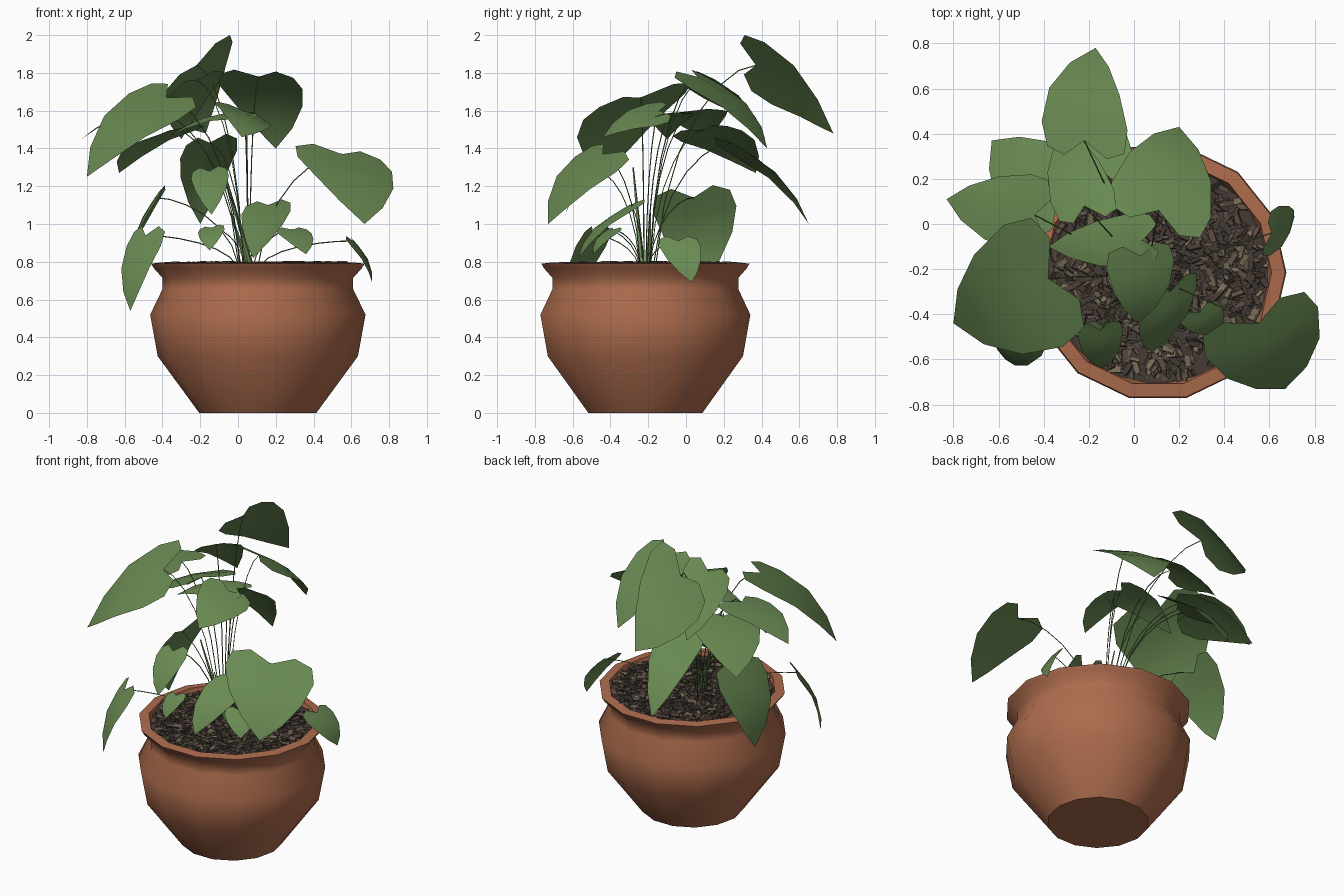
import bpy
import bmesh
import math
import random
from mathutils import Vector, Matrix

if "Cube" in bpy.data.objects:
    bpy.data.objects.remove(bpy.data.objects["Cube"], do_unlink=True)

random.seed(4)
POT = Vector((0.105, -0.215, 0))
UP = Vector((0, 0, 1))


def make_material(name, red, green, blue):
    material = bpy.data.materials.new(name)
    material.use_nodes = True
    colour = (red, green, blue, 1)
    material.diffuse_color = colour
    shader = material.node_tree.nodes["Principled BSDF"]
    shader.inputs["Base Color"].default_value = colour
    shader.inputs["Roughness"].default_value = 0.8
    return material


terracotta = make_material("terracotta", 0.42, 0.15, 0.075)
leaf_green = make_material("leaf green", 0.14, 0.25, 0.085)
stem_green = make_material("stem green", 0.12, 0.21, 0.07)
soil_dark = make_material("dark soil", 0.06, 0.044, 0.036)
soil_brown = make_material("brown bark", 0.11, 0.08, 0.062)
soil_tan = make_material("tan bark", 0.19, 0.155, 0.095)


def finish(name, bm, materials, smooth_angle=None):
    mesh = bpy.data.meshes.new(name)
    bm.to_mesh(mesh)
    bm.free()
    for material in materials:
        mesh.materials.append(material)
    obj = bpy.data.objects.new(name, mesh)
    bpy.context.collection.objects.link(obj)
    if smooth_angle:
        bpy.ops.object.select_all(action="DESELECT")
        obj.select_set(True)
        bpy.context.view_layer.objects.active = obj
        bpy.ops.object.shade_smooth_by_angle(angle=math.radians(smooth_angle))
    return obj


def build_pot(sides=14):
    # Lathed profile: foot, belly, neck, flared rim, rounded lip
    profile = [(0.31, 0), (0.53, 0.3), (0.57, 0.52), (0.505, 0.655), (0.505, 0.715),
               (0.55, 0.765), (0.565, 0.79), (0.505, 0.797), (0.48, 0.7)]
    bm = bmesh.new()
    rings = []
    for radius, z in profile:
        ring = []
        for i in range(sides):
            angle = math.tau * i / sides
            offset = Vector((radius * math.cos(angle), radius * math.sin(angle), z))
            ring.append(bm.verts.new(POT + offset))
        rings.append(ring)
    for low, high in zip(rings, rings[1:]):
        for i in range(sides):
            j = (i + 1) % sides
            bm.faces.new((low[i], low[j], high[j], high[i]))
    bm.faces.new(reversed(rings[0]))
    finish("pot", bm, [terracotta], smooth_angle=52)


def build_soil(chips=1000):
    # Soil bed with a loose layer of bark chips
    bm = bmesh.new()
    bed = Matrix.Translation(POT + UP * 0.772)
    bmesh.ops.create_circle(bm, cap_ends=True, segments=14, radius=0.498, matrix=bed)
    finish("soil_bed", bm, [soil_dark])

    bm = bmesh.new()
    for _ in range(chips):
        radius = 0.475 * math.sqrt(random.random())
        angle = random.uniform(0, math.tau)
        spot = POT + Vector((radius * math.cos(angle), radius * math.sin(angle),
                             random.uniform(0.772, 0.793)))
        turn = (Matrix.Rotation(random.uniform(0, math.tau), 4, "Z")
                @ Matrix.Rotation(random.uniform(-0.7, 0.7), 4, "X"))
        size = random.uniform(0.6, 1.3)
        shape = Matrix.Diagonal((0.046 * size, 0.022 * size, 0.01, 1))
        new = bmesh.ops.create_cube(bm, size=1, matrix=Matrix.Translation(spot) @ turn @ shape)
        shade = random.choice((0, 0, 1, 1, 2))
        for face in {f for v in new["verts"] for f in v.link_faces}:
            face.material_index = shade
    finish("bark_chips", bm, [soil_dark, soil_brown, soil_tan])


def build_stem(name, root, end):
    # Thin stalk that rises steeply and arches over to the leaf
    curve = bpy.data.curves.new(name, "CURVE")
    curve.dimensions = "3D"
    curve.bevel_depth = 0.003
    curve.bevel_resolution = 0
    curve.resolution_u = 6
    spline = curve.splines.new("BEZIER")
    spline.bezier_points.add(1)
    rise = max(end.z - root.z, 0.15)
    first, last = spline.bezier_points
    first.co, last.co = root, end
    first.handle_right = root + UP * rise * 0.6 + (end - root) * 0.1
    first.handle_left = root - UP * 0.1
    last.handle_left = end + (root - end) * 0.3 + UP * rise * 0.3
    last.handle_right = end
    curve.materials.append(stem_green)
    obj = bpy.data.objects.new(name, curve)
    bpy.context.collection.objects.link(obj)


def build_shoot(place, root, end):
    # Young furled leaf: a slender four-sided spike
    root, end = Vector(root), Vector(end)
    axis = end - root
    bm = bmesh.new()
    pose = (Matrix.Translation((root + end) / 2)
            @ axis.to_track_quat("Z", "Y").to_matrix().to_4x4())
    bmesh.ops.create_cone(bm, cap_ends=True, segments=4, radius1=0.014, radius2=0.004,
                          depth=axis.length, matrix=pose)
    finish("shoot_" + place, bm, [leaf_green])


# Half of a heart: position along midrib, position along edge, share of half width
HEART = [(0, -0.14, 0.5), (0.08, -0.07, 0.9), (0.25, 0.14, 1),
         (0.5, 0.46, 0.82), (0.78, 0.77, 0.45), (1, 1, 0)]


def build_leaf(place, base, tip, span, droop=0.05):
    # Heart leaf from stalk end to tip; span points to the lobe on one side
    base, tip, span = Vector(base), Vector(tip), Vector(span)
    axis = tip - base
    normal = span.cross(axis).normalized()
    if normal.z < 0:
        normal.negate()
    length = axis.length
    bm = bmesh.new()
    rib = []
    for along, _, _ in HEART:
        arch = normal * length * 0.1 * math.sin(math.pi * along)
        rib.append(bm.verts.new(base + axis * along + arch))
    for side in (-1, 1):
        edge = []
        for _, along, width in HEART[:-1]:
            bend = 0.1 * math.sin(math.pi * along) - droop * width * width
            point = base + axis * along + span * side * width + normal * length * bend
            edge.append(bm.verts.new(point))
        edge.append(rib[-1])
        for i in range(len(HEART) - 1):
            corners = [rib[i], rib[i + 1], edge[i + 1], edge[i]]
            if corners[1] is corners[2]:
                corners.pop(2)
            bm.faces.new(corners if side < 0 else corners[::-1])
    bm.normal_update()
    if sum(f.normal.dot(normal) for f in bm.faces) < 0:
        bmesh.ops.reverse_faces(bm, faces=bm.faces[:])
    finish("leaf_" + place, bm, [leaf_green], smooth_angle=20)
    root = Vector((0.06, -0.22, 0.77)) + (base - POT) * 0.1
    root.z = 0.77
    build_stem("stem_" + place, root, base)


build_pot()
build_soil()
build_shoot("tall", (0.07, -0.23, 0.78), (-0.08, -0.28, 1.3))
build_shoot("short", (0.05, -0.2, 0.78), (-0.04, -0.19, 1.06))

# Tall crown leaves
build_leaf("front_left", (0.55, -0.44, 1.37), (0.67, -0.73, 1.0), (0.25, 0.11, -0.04))
build_leaf("back_top", (-0.22, 0.37, 1.84), (-0.17, 0.78, 1.48), (0.19, -0.02, 0.165), 0.02)
build_leaf("back_left", (0.11, 0.06, 1.78), (0.2, 0.43, 1.4), (0.22, -0.08, -0.01))
build_leaf("back_low", (-0.15, 0.24, 1.43), (-0.2, 0.65, 1.0), (0.15, 0.02, 0.02))
build_leaf("back_inner", (-0.22, 0.08, 1.76), (-0.3, 0.42, 1.45), (0.14, 0.03, 0.05))
build_leaf("front_right", (-0.38, -0.24, 1.67), (-0.8, -0.44, 1.25), (-0.13, 0.27, 0.07), 0.02)
build_leaf("right_outer", (-0.44, 0.04, 1.6), (-0.83, 0.11, 1.45), (0.04, 0.17, 0.02))
build_leaf("right_back", (-0.34, 0.1, 1.5), (-0.63, 0.37, 1.27), (0.15, 0.16, 0.03))
build_leaf("centre", (0.04, -0.07, 1.59), (-0.38, -0.1, 1.45), (-0.01, 0.12, 0.01))
build_leaf("front_crown", (0.03, -0.14, 1.6), (0.02, -0.44, 1.46), (0.15, 0.02, -0.06))

# Lower and hanging leaves
build_leaf("right_side", (-0.44, 0.04, 1.14), (-0.57, 0.09, 0.69), (0.02, 0.22, 0.02))
build_leaf("right_hanging", (-0.49, -0.49, 0.94), (-0.57, -0.6, 0.54), (0.09, -0.08, 0))
build_leaf("front_heart", (-0.15, -0.47, 1.28), (-0.14, -0.64, 1.05), (0.1, 0.01, 0.01))
build_leaf("front_low", (0.16, -0.3, 1.1), (0.08, -0.57, 0.82), (0.13, 0.05, 0.01))
build_leaf("front_small", (-0.14, -0.45, 0.98), (-0.15, -0.55, 0.86), (0.07, 0, 0.01))
build_leaf("front_side", (0.29, -0.39, 0.97), (0.36, -0.49, 0.84), (0.09, 0.04, 0))
build_leaf("left_rim", (0.61, -0.04, 0.91), (0.71, 0.03, 0.69), (0.02, 0.11, 0))
